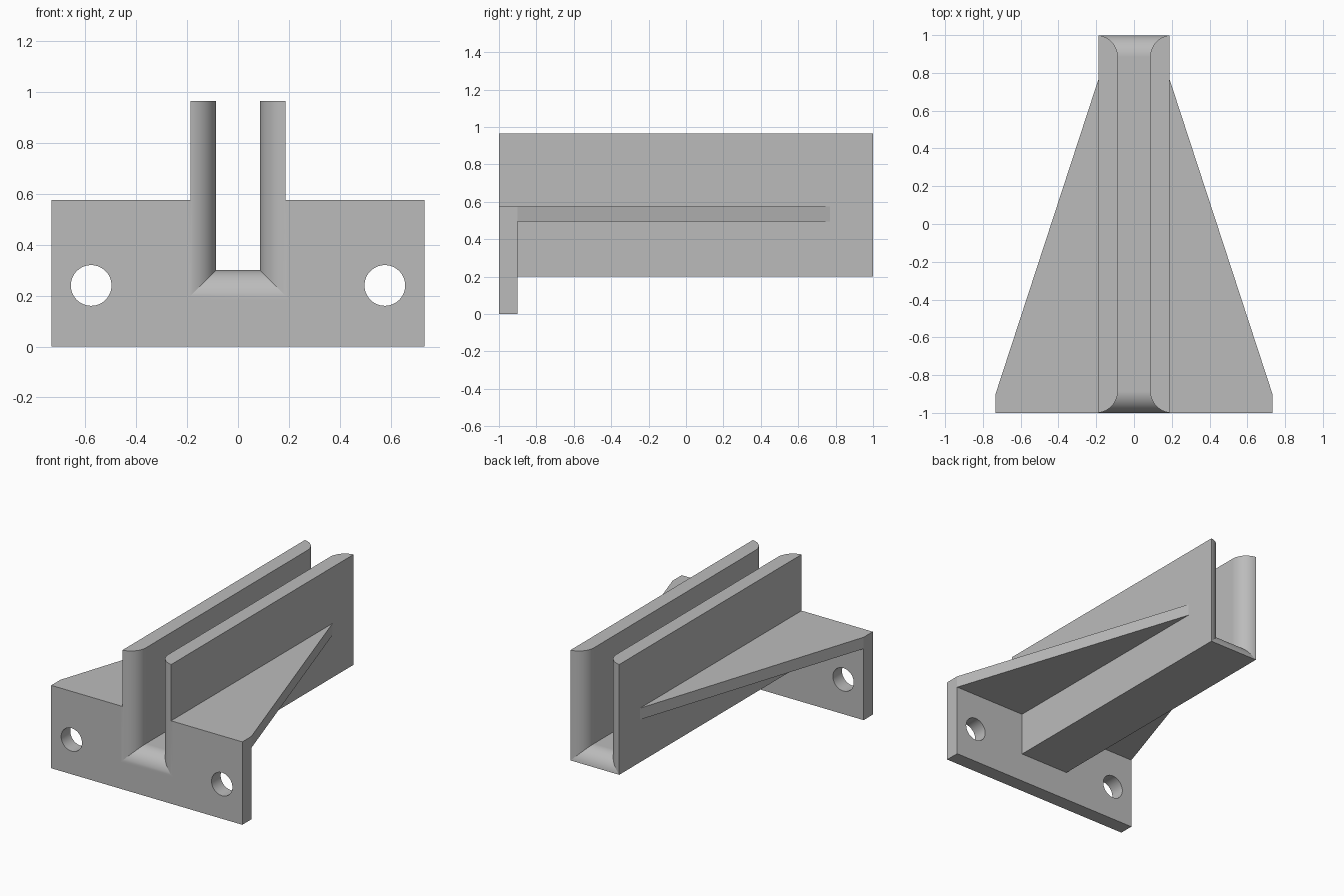
import bpy, bmesh, math

old = bpy.data.objects.get("Cube")
if old:
    bpy.data.objects.remove(old, do_unlink=True)

grey = bpy.data.materials.new("plain_grey")
grey.use_nodes = True
colour = (0.5, 0.5, 0.5, 1)
grey.diffuse_color = colour
grey.node_tree.nodes["Principled BSDF"].inputs["Base Color"].default_value = colour

HALF_IN, HALF_OUT, FLOOR, BOTTOM, TOP = 0.086, 0.187, 0.3, 0.2, 0.965
WIDE, PLATE_TOP, PLATE_BACK, FLARE = 0.733, 0.575, -0.9, 0.115


def loft(name, rings):
    """Skin equal-sized point rings into a closed solid."""
    bm = bmesh.new()
    loops = [[bm.verts.new(p) for p in ring] for ring in rings]
    n = len(loops[0])
    for a, b in zip(loops, loops[1:]):
        for i in range(n):
            j = (i + 1) % n
            bm.faces.new((a[i], a[j], b[j], b[i]))
    bm.faces.new(loops[0])
    bm.faces.new(loops[-1])
    bmesh.ops.recalc_face_normals(bm, faces=bm.faces)
    mesh = bpy.data.meshes.new(name)
    bm.to_mesh(mesh)
    bm.free()
    mesh.materials.append(grey)
    obj = bpy.data.objects.new(name, mesh)
    bpy.context.collection.objects.link(obj)
    return obj


def box(name, half, y0, y1, z0, z1):
    ring = [(-half, y0), (half, y0), (half, y1), (-half, y1)]
    return loft(name, [[(x, y, z) for x, y in ring] for z in (z0, z1)])


def combine(target, other, operation):
    """Apply a boolean and discard the helper."""
    bpy.context.view_layer.objects.active = target
    mod = target.modifiers.new("combine", "BOOLEAN")
    mod.operation, mod.solver, mod.object = operation, "EXACT", other
    bpy.ops.object.modifier_apply(modifier=mod.name)
    bpy.data.objects.remove(other, do_unlink=True)


# Mounting plate with tapering side gussets, hollow underneath
outline = [(WIDE, -1), (WIDE, PLATE_BACK), (HALF_OUT, 0.77), (0.15, 0.883)]
outline += [(-x, y) for x, y in reversed(outline)]
bracket = loft("channel_bracket", [[(x, y, z) for x, y in outline] for z in (0, PLATE_TOP)])
combine(bracket, box("underside_cutter", 1, PLATE_BACK, 1.2, -0.2, 0.495), "DIFFERENCE")

# Long block that carries the channel
combine(bracket, box("channel_block", HALF_OUT, -1, 1, BOTTOM, TOP), "UNION")

# Channel opening, flared with a quarter round at both ends
steps = 14
half_path = [(1.1, FLARE)]
for i in range(steps, -1, -1):
    a = math.pi / 2 * i / steps
    half_path.append((1 - FLARE + FLARE * math.sin(a), FLARE * (1 - math.cos(a))))
path = half_path + [(-y, d) for y, d in reversed(half_path)]
rings = []
for y, d in path:
    w = HALF_IN + d
    rings.append([(-w, y, FLOOR - d), (w, y, FLOOR - d), (w, y, 1.2), (-w, y, 1.2)])
combine(bracket, loft("channel_cutter", rings), "DIFFERENCE")

# Screw holes
for side in (-1, 1):
    circle = [(side * 0.577 + 0.08 * math.cos(math.tau * i / 48),
               0.24 + 0.08 * math.sin(math.tau * i / 48)) for i in range(48)]
    hole = loft("hole_cutter", [[(x, y, z) for x, z in circle] for y in (-1.1, -0.8)])
    combine(bracket, hole, "DIFFERENCE")

# Smooth rounds, crisp corners
bpy.ops.object.select_all(action="DESELECT")
bracket.select_set(True)
bpy.context.view_layer.objects.active = bracket
bpy.ops.object.shade_smooth_by_angle(angle=math.radians(12))
weighted = bracket.modifiers.new("weighted_normals", "WEIGHTED_NORMAL")
weighted.keep_sharp = True
